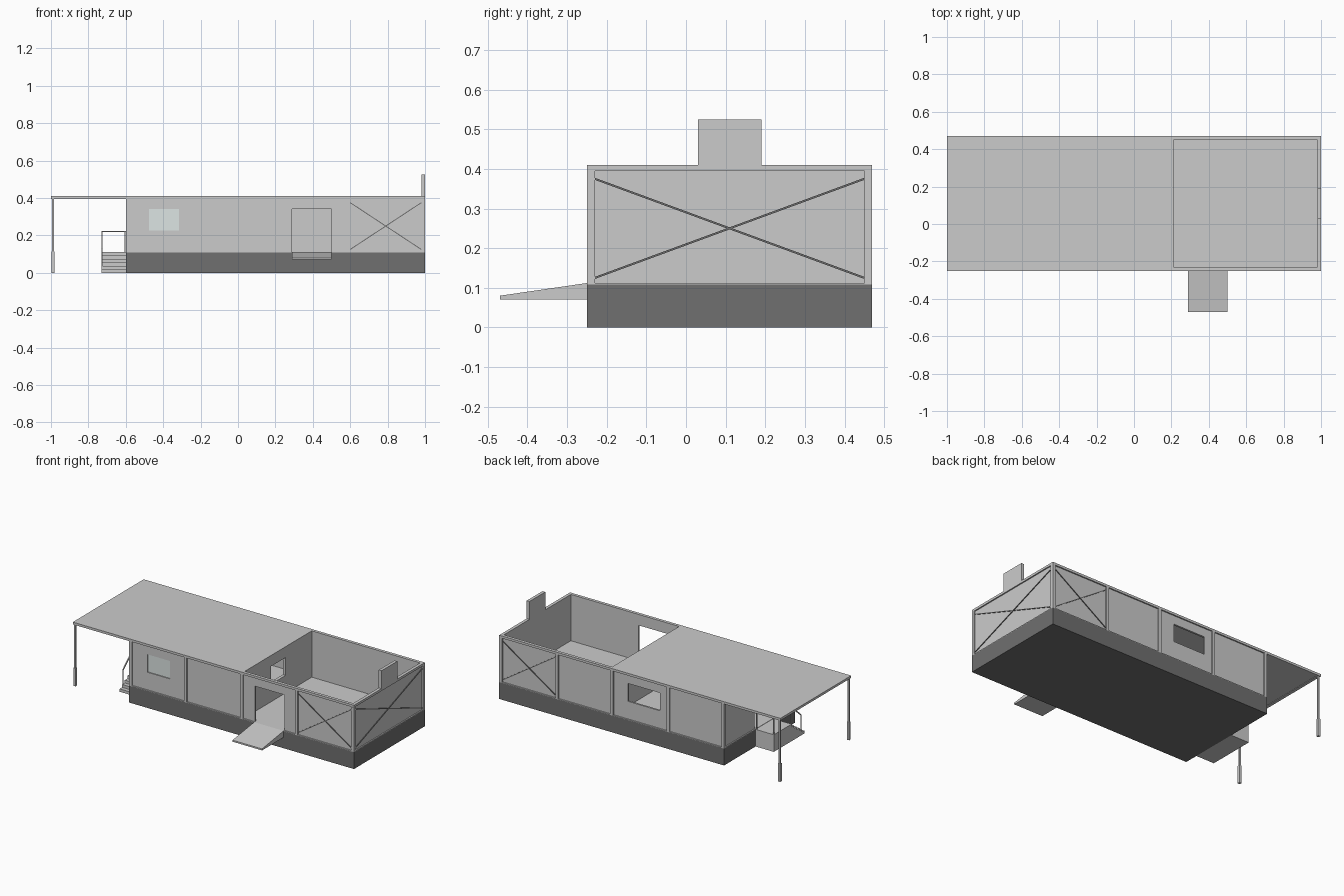
import bpy, math
from mathutils import Vector

if "Cube" in bpy.data.objects:
    bpy.data.objects.remove(bpy.data.objects["Cube"])


def finish(name, verts, faces, mat=None):
    me = bpy.data.meshes.new(name)
    me.from_pydata(verts, [], faces)
    me.update()
    ob = bpy.data.objects.new(name, me)
    bpy.context.collection.objects.link(ob)
    if mat:
        me.materials.append(mat)
    return ob


def color(name, rgb):
    m = bpy.data.materials.new(name)
    m.diffuse_color = (*rgb, 1)
    m.use_nodes = True
    m.node_tree.nodes["Principled BSDF"].inputs["Base Color"].default_value = m.diffuse_color
    return m


FACES = [(0, 1, 3, 2), (4, 6, 7, 5), (0, 4, 5, 1), (2, 3, 7, 6), (0, 2, 6, 4), (1, 5, 7, 3)]


def box(name, x, y, z, mat=None):
    return finish(name, [(a, b, c) for a in x for b in y for c in z], FACES, mat)


def wall(name, axis, along, depth, z, hole=None):
    """Panel running along x or y, with an optional (a0, a1, z0, z1) opening."""
    parts = [(along, z)]
    if hole:
        a0, a1, z0, z1 = hole
        parts = [((along[0], a0), z), ((a1, along[1]), z), ((a0, a1), (z1, z[1]))]
        if z0 > z[0]:
            parts.append(((a0, a1), (z[0], z0)))
    for a, zz in parts:
        if axis == 'x':
            box(name, a, depth, zz)
        else:
            box(name, depth, a, zz)


def bar(name, p, q, r, mat=None):
    """Thin square bar between two points."""
    p, q = Vector(p), Vector(q)
    rot = (q - p).to_track_quat('Z', 'Y').to_matrix()
    h = (q - p).length
    vs = [p + rot @ Vector((a, b, c)) for a in (-r, r) for b in (-r, r) for c in (0, h)]
    return finish(name, vs, FACES, mat)


dark = color("dark_base", (0.16, 0.16, 0.16))
glass = color("pale_glass", (0.72, 0.78, 0.77))
X0, X1, Y0, Y1 = -0.6, 1.0, -0.25, 0.47
FL, ZT = 0.112, 0.41
ZW = (FL, 0.395)

# Base and floor
box("base", (X0, X1), (Y0, Y1), (0, 0.108), dark)
box("floor", (X0, X1), (Y0, Y1), (0.108, FL))
box("hearth_pad", (0.69, 0.92), (0, 0.23), (FL, 0.118))

# Front and back wall panels, set back behind the columns
window = (-0.475, -0.315, 0.225, 0.34)
back_window = (-0.14, 0.09, 0.225, 0.34)
cols = [-0.59, -0.2, 0.2, 0.59, 0.99]
for i in range(4):
    a = (cols[i] + 0.01, cols[i + 1] - 0.01)
    front_hole = {0: window, 2: (0.29, 0.5, FL, 0.34)}.get(i)
    wall("front_panel", 'x', a, (-0.242, -0.23), ZW, front_hole)
    wall("back_panel", 'x', a, (0.45, 0.462), ZW, back_window if i == 1 else None)
box("window_pane", window[:2], (-0.236, -0.233), window[2:], glass)

# End walls and partition
wall("left_panel", 'y', (-0.23, 0.45), (-0.592, -0.58), ZW, (-0.03, 0.15, FL, 0.34))
wall("right_panel", 'y', (-0.23, 0.45), (0.98, 0.992), ZW)
wall("partition", 'y', (-0.23, 0.45), (0.19, 0.21), ZW, (0.035, 0.185, 0.225, 0.34))

# Columns and top rails
for y in ((Y0, -0.23), (0.45, Y1)):
    for c in cols:
        box("column", (c - 0.01, c + 0.01), y, ZW)
    box("top_rail", (-1, X1), y, (0.395, ZT))
for name, x in (("end_rail", (0.98, 1)), ("partition_rail", (0.19, 0.21)),
                ("wall_rail", (-0.6, -0.58)), ("porch_rail", (-1, -0.98))):
    box(name, x, (-0.23, 0.45), (0.395, ZT))

# Roof over the rear room and the porch
box("room_roof", (-0.58, 0.19), (-0.23, 0.45), (0.398, ZT))
box("porch_roof", (-0.98, -0.6), (-0.23, 0.45), (0.398, ZT))

# Chimney plate
box("chimney", (0.98, 1.0), (0.03, 0.19), (ZT, 0.525))

# Cross braces
for s in (1, -1):
    z = (0.125, 0.375)[::s]
    for y in (-0.244, 0.464):
        bar("cross_brace", (0.6, y, z[0]), (0.98, y, z[1]), 0.0025, dark)
    bar("end_brace", (0.994, -0.23, z[0]), (0.994, 0.45, z[1]), 0.0025, dark)

# Entry ramp
prof = [(-0.47, 0.07), (Y0, 0.07), (Y0, 0.112), (-0.47, 0.08)]
finish("ramp", [(x, y, z) for x in (0.29, 0.5) for y, z in prof],
       [(3, 2, 1, 0), (4, 5, 6, 7)] + [(i, (i + 1) % 4, (i + 1) % 4 + 4, i + 4) for i in range(4)])

# Porch posts with thicker feet
for y in (-0.24, 0.46):
    box("porch_post", (-0.995, -0.985), (y - 0.005, y + 0.005), (0.11, 0.396))
    box("post_foot", (-0.998, -0.982), (y - 0.008, y + 0.008), (0, 0.115))

# Landing and steps rising toward the back
n = 5
box("landing", (-0.73, X0), (-0.03, 0.15), (0, 0.11))
for i in range(n):
    box("step", (-0.73, X0), (-0.16 + 0.026 * i, -0.16 + 0.026 * (i + 1)),
        (0, 0.11 * (i + 1) / (n + 1)))

# Handrail: sloped along the steps, level around the landing
hx, r = -0.727, 0.003
path = [(hx, -0.13, 0.13), (hx, -0.03, 0.22), (hx, 0.147, 0.22), (X0, 0.147, 0.22)]
for p, q in zip(path, path[1:]):
    bar("handrail", p, q, r)
for (x, y, z), zb in zip(path[:3], (0.03, 0.11, 0.11)):
    bar("rail_post", (x, y, zb), (x, y, z), r)
bar("rail_wall_post", (-0.605, 0.147, 0.11), (-0.605, 0.147, 0.22), r)
